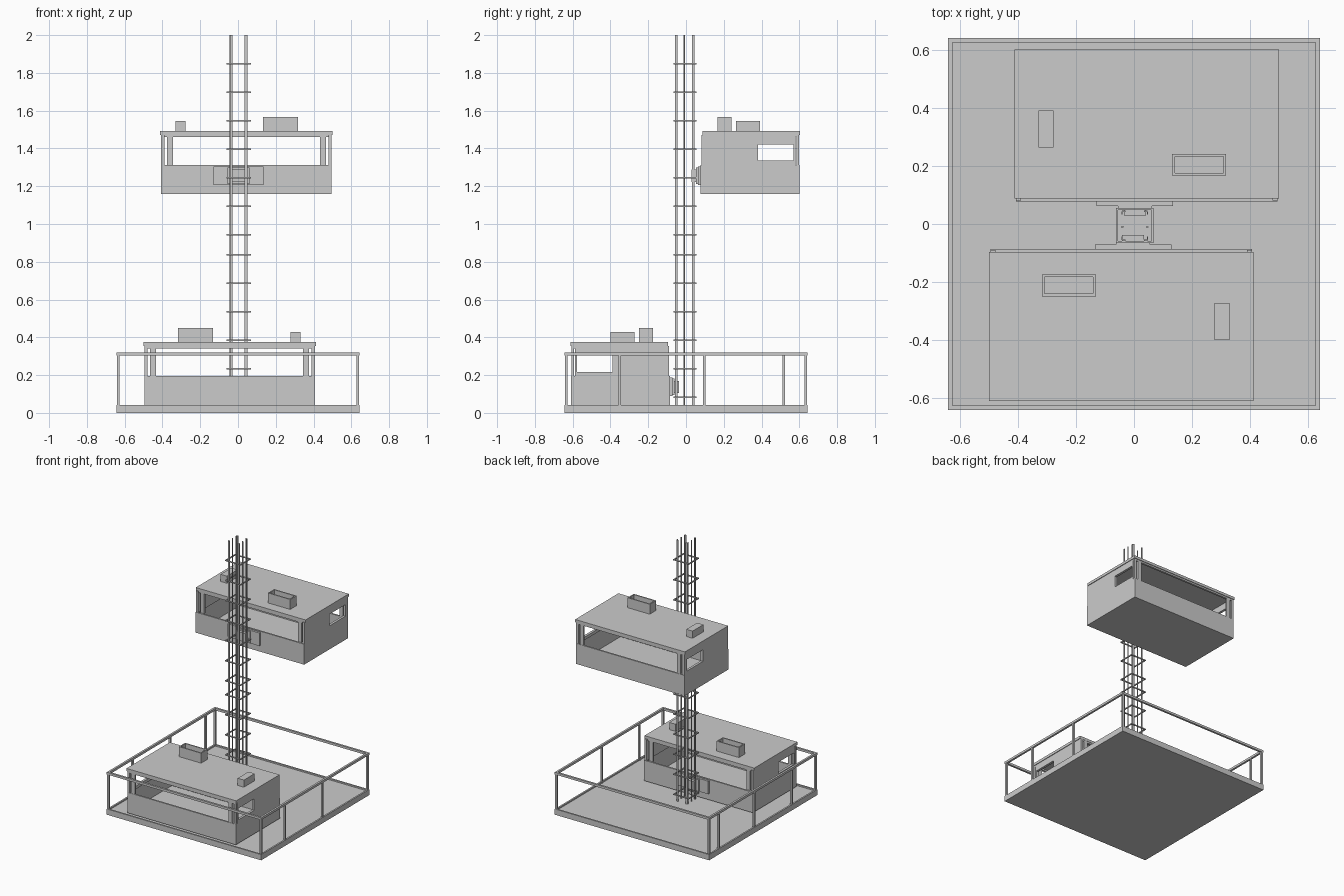
import bpy, bmesh
from mathutils import Matrix

if "Cube" in bpy.data.objects:
    bpy.data.objects.remove(bpy.data.objects["Cube"])


def boxes(name, items, mat=None):
    """One object made of boxes (x0, x1, y0, y1, z0, z1)."""
    bm = bmesh.new()
    for x0, x1, y0, y1, z0, z1 in items:
        m = Matrix.Translation(((x0 + x1) / 2, (y0 + y1) / 2, (z0 + z1) / 2))
        m = m @ Matrix.Diagonal((x1 - x0, y1 - y0, z1 - z0, 1))
        bmesh.ops.create_cube(bm, size=1, matrix=m)
    if mat:
        bm.transform(mat)
    me = bpy.data.meshes.new(name)
    bm.to_mesh(me)
    bm.free()
    ob = bpy.data.objects.new(name, me)
    bpy.context.collection.objects.link(ob)
    return ob


def frame(x0, x1, y0, y1, z0, z1, t):
    """Four bars around a rectangle in plan."""
    return [(x0, x1, y0, y0 + t, z0, z1), (x0, x1, y1 - t, y1, z0, z1),
            (x0, x0 + t, y0 + t, y1 - t, z0, z1), (x1 - t, x1, y0 + t, y1 - t, z0, z1)]


# Base platform with raised rim
R = 0.643
boxes("base_slab", [(-R, R, -R, R, 0, 0.033)])
boxes("base_rim", frame(-R, R, -R, R, 0.033, 0.043, 0.012))

# Guard rail and posts
boxes("guard_rail", frame(-R, R, -R, R, 0.303, 0.32, 0.015))
posts = [(sx * 0.634, sy * 0.634) for sx in (-1, 1) for sy in (-1, 1)]
posts += [(-0.634, y) for y in (-0.35, 0.097, 0.517)]
posts += [(0.634, y) for y in (-0.35, 0.097)]
boxes("guard_posts", [(x - .007, x + .007, y - .007, y + .007, 0.033, 0.303) for x, y in posts])

# Mast: four angle profiles, two guide rods, square ring braces
CX, CY = 0.003, -0.006
angles = []
for sx in (-1, 1):
    for sy in (-1, 1):
        x, y = CX + sx * 0.044, CY + sy * 0.05
        xi, yi = x - sx * 0.012, y - sy * 0.012
        angles.append((min(x, xi), max(x, xi), y - .002, y + .002, 0.033, 2))
        angles.append((x - .002, x + .002, min(y, yi), max(y, yi), 0.033, 2))
boxes("mast_angles", angles)
for i, x in enumerate((-0.04, 0.046)):
    bpy.ops.mesh.primitive_cylinder_add(vertices=12, radius=0.004, depth=1.967,
                                        location=(x, -0.01, 1.0165))
    bpy.context.object.name = f"guide_rod_{i + 1}"
    bpy.ops.object.shade_smooth_by_angle()
rings = []
for start, n in ((0.082, 6), (0.942, 7)):
    for i in range(n):
        z = start + i * 0.151
        rings += frame(-0.062, 0.068, -0.066, 0.055, z - .004, z + .004, 0.007)
boxes("mast_ring_braces", rings)


def cabin(label, mat):
    def part(name, items):
        boxes(f"{label}_{name}", items, mat)

    x0, x1, y0, y1 = -0.408, 0.496, 0.078, 0.6
    # Floor and lower walls
    part("floor", [(x0, x1, y0, y1, 1.158, 1.17)])
    part("lower_walls", frame(x0, x1, y0, y1, 1.17, 1.312, 0.012))
    # Roof and lintel
    part("roof", [(x0 - .005, x1 + .005, 0.088, y1 + .003, 1.472, 1.492)])
    part("lintel", frame(x0 + .002, x1 - .002, 0.09, y1 - .002, 1.46, 1.472, 0.015))
    # Side panels with a window each
    panels = []
    for a, b in ((x0, x0 + .018), (x1 - .018, x1)):
        panels += [(a, b, 0.082, 0.382, 1.312, 1.472),
                   (a, b, 0.382, 0.575, 1.312, 1.335),
                   (a, b, 0.382, 0.575, 1.422, 1.472),
                   (a, b, 0.570, 0.580, 1.312, 1.472),
                   (a, b, 0.585, 0.598, 1.312, 1.472)]
    part("side_panels", panels)
    # Window mullions on both long faces
    part("window_mullions", [(a, a + .03, b, b + .014, 1.312, 1.46)
                             for a in (-0.375, 0.435) for b in (0.09, 0.584)])
    # Roof equipment
    part("roof_tray", [(0.132, 0.318, 0.167, 0.242, 1.492, 1.5)]
         + frame(0.132, 0.318, 0.167, 0.242, 1.5, 1.567, 0.009))
    part("roof_unit", [(-0.33, -0.278, 0.265, 0.393, 1.492, 1.546)])
    # Bracket to the mast
    part("bracket_plate", [(-0.13, 0.134, 0.063, 0.078, 1.207, 1.305)])
    part("bracket_shoe", [(-0.055, 0.062, 0.052, 0.063, 1.212, 1.3),
                          (-0.035, 0.042, 0.03, 0.052, 1.222, 1.288)])


cabin("upper_cabin", Matrix.Identity(4))
cabin("lower_cabin", Matrix.Translation((0, -0.008, -1.118)) @ Matrix.Rotation(3.14159265, 4, 'Z'))
